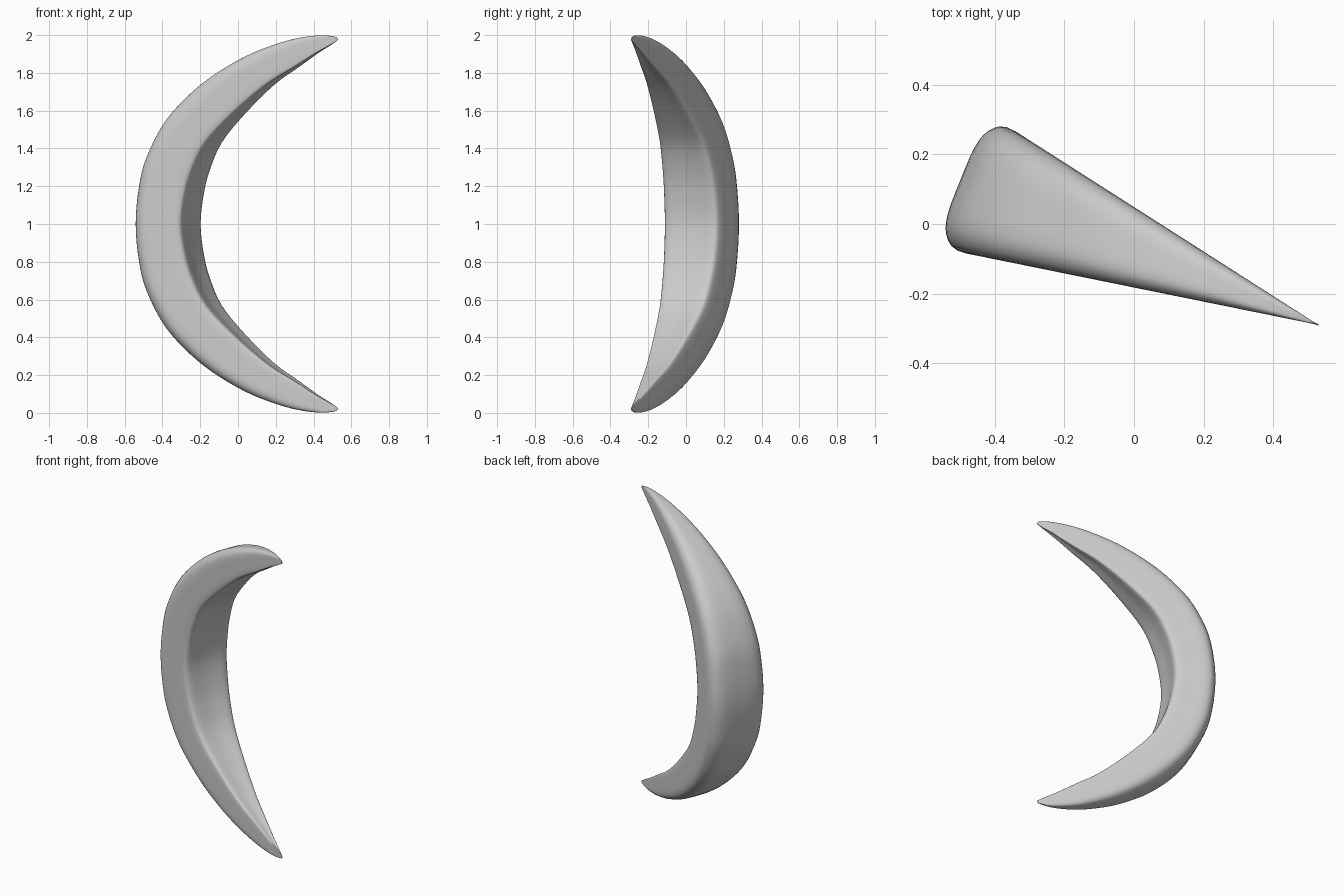
import bpy, bmesh, math
from mathutils import Vector

cube = bpy.data.objects.get("Cube")
if cube:
    bpy.data.objects.remove(cube)

# Material
grey = bpy.data.materials.new("light grey")
grey.use_nodes = True
colour = (0.6, 0.6, 0.6, 1)
grey.diffuse_color = colour
grey.node_tree.nodes["Principled BSDF"].inputs["Base Color"].default_value = colour

# Crescent plane: the tips lie on a vertical line, the body spreads from it as a wedge
TIP = Vector((0.53, -0.29, 1.0))
AXIS = Vector((-0.927, 0.375, 0))
SIDE = Vector((0.375, 0.927, 0))
SPREAD = 0.185

# Half of the crescent, middle to tip: outer (reach, height), inner (reach, height)
half = [
    (1.11, 0, 0.84, 0), (1.092, 0.2, 0.822, 0.15), (1.05, 0.36, 0.785, 0.28),
    (0.94, 0.56, 0.71, 0.43), (0.757, 0.74, 0.56, 0.59), (0.55, 0.87, 0.385, 0.74),
    (0.37, 0.945, 0.24, 0.83), (0.22, 0.985, 0.12, 0.905),
    (0.09, 0.999, 0.03, 0.955), (0.01, 0.99, 0, 0.975),
]
# Half of the cross-section: depth from outer to inner, sideways fraction
profile = [(0, 0), (0.01, 0.5), (0.08, 0.8), (0.25, 0.99), (0.6, 1),
           (0.92, 0.98), (1, 0.84), (0.99, 0.4), (0.98, 0)]


def smooth(points, steps, closed=False):
    """Catmull-Rom curve through the points."""
    n = len(points)
    pts = [Vector(p) for p in points]
    pick = (lambda i: pts[i % n]) if closed else (lambda i: pts[min(max(i, 0), n - 1)])
    out = []
    for i in range(n if closed else n - 1):
        a, b, c, d = (pick(i + k) for k in (-1, 0, 1, 2))
        for s in range(steps):
            t = s / steps
            out.append(b + (c - a) * (t / 2)
                       + (a * 2 - b * 5 + c * 4 - d) * (t * t / 2)
                       + (b * 3 - a - c * 3 + d) * (t ** 3 / 2))
    if not closed:
        out.append(pts[-1])
    return out


# Mirror both the length and the cross-section
length = [(a, -b, c, -d) for a, b, c, d in reversed(half[1:])] + half
section = profile + [(r, -w) for r, w in reversed(profile[1:-1])]
stations = smooth(length, 4)
ring_shape = smooth(section, 3, closed=True)

# Loft the crescent body
bm = bmesh.new()
rings = []
for s in stations:
    ring = []
    for depth, side in ring_shape:
        reach = s[0] + (s[2] - s[0]) * depth
        height = s[1] + (s[3] - s[1]) * depth
        width = side * SPREAD * max(reach, 0.01)
        ring.append(bm.verts.new(TIP + AXIS * reach + SIDE * width + Vector((0, 0, height))))
    rings.append(ring)
n = len(ring_shape)
for low, high in zip(rings, rings[1:]):
    for i in range(n):
        j = (i + 1) % n
        bm.faces.new((low[i], low[j], high[j], high[i]))
bm.faces.new(rings[0])
bm.faces.new(rings[-1])
bmesh.ops.recalc_face_normals(bm, faces=bm.faces)

mesh = bpy.data.meshes.new("crescent")
bm.to_mesh(mesh)
bm.free()
mesh.materials.append(grey)
crescent = bpy.data.objects.new("crescent", mesh)
bpy.context.collection.objects.link(crescent)
bpy.context.view_layer.objects.active = crescent
crescent.select_set(True)
bpy.ops.object.shade_smooth_by_angle(angle=math.radians(50))
